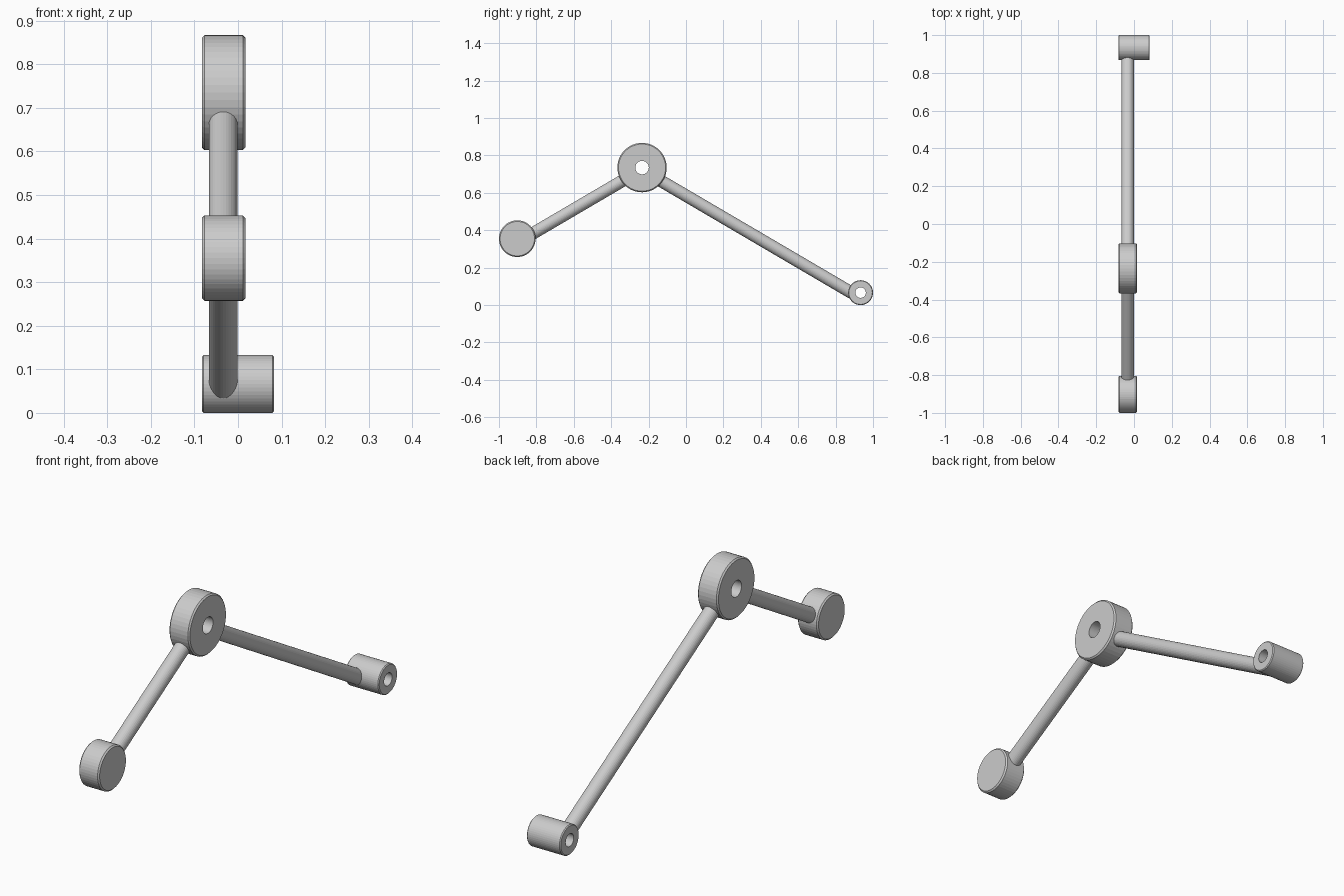
import bpy, bmesh
from math import cos, sin, pi
from mathutils import Vector

if "Cube" in bpy.data.objects:
    bpy.data.objects.remove(bpy.data.objects["Cube"])

X0 = -0.083          # shared left face of all bosses
ROD_X, ROD_R = -0.034, 0.033


def finish(name, bm):
    bmesh.ops.recalc_face_normals(bm, faces=bm.faces[:])
    mesh = bpy.data.meshes.new(name)
    bm.to_mesh(mesh)
    bm.free()
    obj = bpy.data.objects.new(name, mesh)
    bpy.context.collection.objects.link(obj)
    return obj


def boss(name, y, z, radius, x1, hole=0.0, chamfer=0.006, n=48):
    """Chamfered disc lathed about the x axis, optionally bored through."""
    profile = [(X0, radius - chamfer), (X0 + chamfer, radius),
               (x1 - chamfer, radius), (x1, radius - chamfer)]
    if hole:
        profile += [(x1, hole), (X0, hole)]
    bm = bmesh.new()
    rings = [[bm.verts.new((x, y + r * cos(2 * pi * i / n), z + r * sin(2 * pi * i / n)))
              for i in range(n)] for x, r in profile]
    pairs = list(zip(rings, rings[1:]))
    if hole:
        pairs.append((rings[-1], rings[0]))
    else:
        bm.faces.new(rings[0])
        bm.faces.new(rings[-1])
    for a, b in pairs:
        for i in range(n):
            j = (i + 1) % n
            bm.faces.new((a[i], a[j], b[j], b[i]))
    return finish(name, bm)


def rod(name, start, end):
    """Round bar between two (y, z) points."""
    a, b = Vector((ROD_X, *start)), Vector((ROD_X, *end))
    bm = bmesh.new()
    bmesh.ops.create_cone(bm, cap_ends=True, segments=32, radius1=ROD_R,
                          radius2=ROD_R, depth=(b - a).length)
    obj = finish(name, bm)
    obj.location = (a + b) / 2
    obj.rotation_mode = 'QUATERNION'
    obj.rotation_quaternion = (b - a).to_track_quat('Z', 'Y')
    return obj


# Pivot hub, solid end disc and long end sleeve
boss("pivot_hub", -0.235, 0.735, 0.132, 0.017, hole=0.036)
boss("end_disc", -0.902, 0.355, 0.098, 0.017)
boss("end_sleeve", 0.9335, 0.0665, 0.0665, 0.083, hole=0.028, chamfer=0.004)

# Connecting rods, ending inside the solid walls of the bosses
rod("short_rod", (-0.850, 0.365), (-0.318, 0.677))
rod("long_rod", (-0.160, 0.679), (0.892, 0.062))
